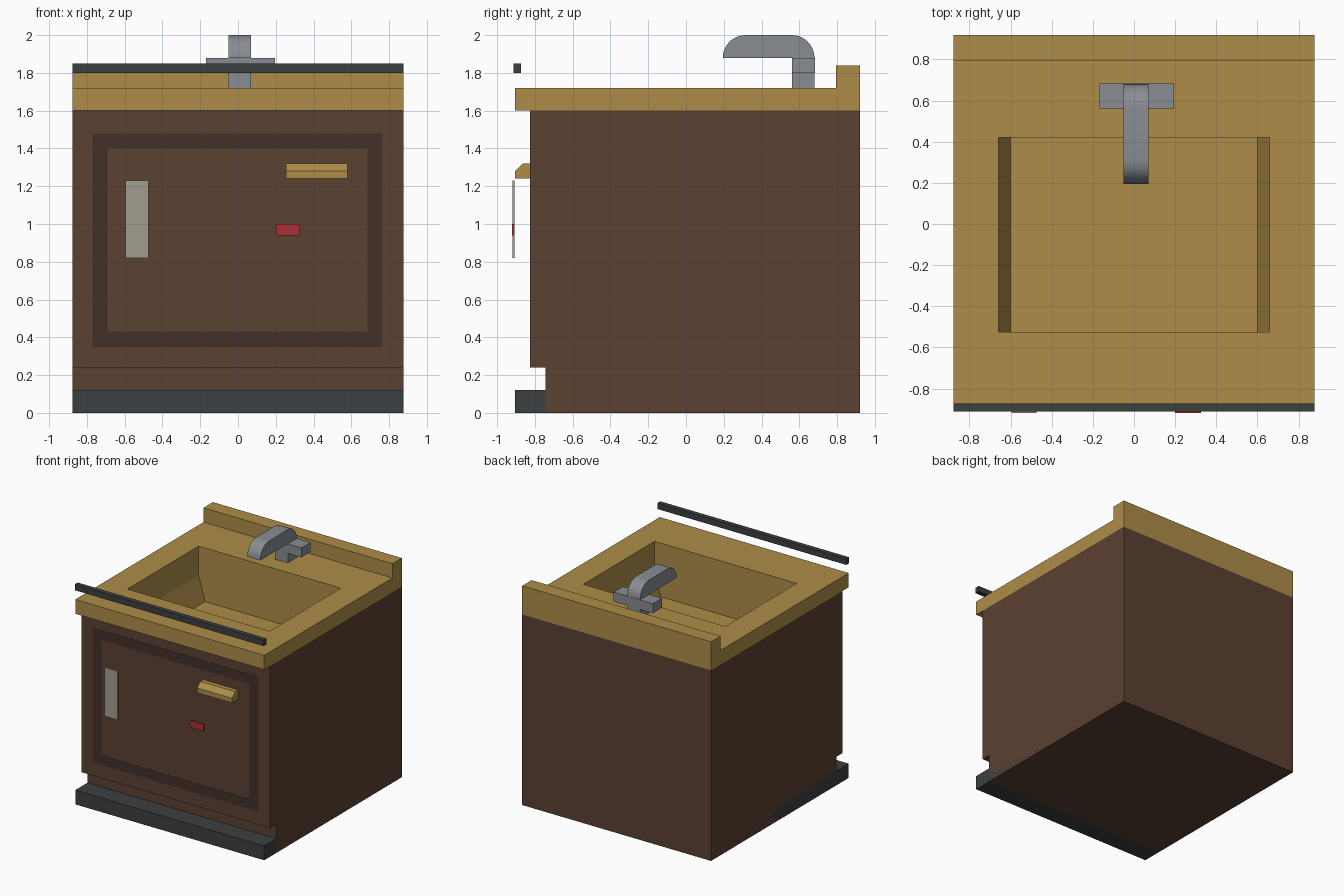
import bpy, bmesh, math

if "Cube" in bpy.data.objects:
    bpy.data.objects.remove(bpy.data.objects["Cube"])


def material(name, rgb):
    m = bpy.data.materials.new(name)
    m.diffuse_color = (*rgb, 1)
    m.use_nodes = True
    m.node_tree.nodes["Principled BSDF"].inputs["Base Color"].default_value = m.diffuse_color
    return m


BROWN = material("brown_wood", (0.105, 0.052, 0.032, ))
DARK_BROWN = material("dark_wood", (0.055, 0.031, 0.022))
GOLD = material("ochre_top", (0.42, 0.27, 0.065))
CHARCOAL = material("charcoal", (0.045, 0.05, 0.053))
STEEL = material("steel", (0.25, 0.265, 0.29))
PALE = material("pale_plate", (0.36, 0.34, 0.28))
RED = material("red_tag", (0.4, 0.03, 0.035))


def finish(name, bm, mat):
    bmesh.ops.recalc_face_normals(bm, faces=bm.faces)
    me = bpy.data.meshes.new(name)
    bm.to_mesh(me)
    bm.free()
    ob = bpy.data.objects.new(name, me)
    bpy.context.collection.objects.link(ob)
    if mat:
        me.materials.append(mat)
    return ob


def prism(name, profile, x0, x1, mat, skip_up=False):
    """Extrude a (y, z) outline along x; optionally leave the top open."""
    bm = bmesh.new()
    a = [bm.verts.new((x0, y, z)) for y, z in profile]
    b = [bm.verts.new((x1, y, z)) for y, z in profile]
    bm.faces.new(a)
    bm.faces.new(b)
    n = len(a)
    for i in range(n):
        j = (i + 1) % n
        bm.faces.new((a[i], a[j], b[j], b[i]))
    if skip_up:
        top = max(z for _, z in profile)
        lid = [f for f in bm.faces if all(v.co.z > top - 1e-4 for v in f.verts)]
        bmesh.ops.delete(bm, geom=lid, context='FACES_ONLY')
    return finish(name, bm, mat)


def box(name, x, y, z, mat):
    return prism(name, [(y[0], z[0]), (y[1], z[0]), (y[1], z[1]), (y[0], z[1])],
                 x[0], x[1], mat)


W = 0.877

# Cabinet with toe notch, open on top so the basin can hang inside
prism("cabinet", [(-0.745, 0), (0.92, 0), (0.92, 1.6), (-0.825, 1.6),
                  (-0.825, 0.24), (-0.745, 0.24)], -W, W, BROWN, skip_up=True)
box("base_slab", (-W, W), (-0.905, 0.915), (0, 0.12), CHARCOAL)

# Countertop with backsplash and basin opening
top = prism("countertop", [(-0.905, 1.6), (0.92, 1.6), (0.92, 1.84), (0.795, 1.84),
                           (0.795, 1.72), (-0.905, 1.72)], -W, W, GOLD)
cutter = box("basin_cutter", (-0.66, 0.66), (-0.525, 0.42), (1.5, 1.8), None)
cutter.hide_render = True
cutter.hide_viewport = True
cut = top.modifiers.new("opening", 'BOOLEAN')
cut.object = cutter
cut.operation = 'DIFFERENCE'
cut.solver = 'EXACT'

# Basin shell: straight walls, then sloping sides down to a flat floor
bm = bmesh.new()
section = [(-0.66, 1.6), (-0.66, 1.475), (-0.6, 1.27),
           (0.6, 1.27), (0.66, 1.475), (0.66, 1.6)]
front, back = [[bm.verts.new((x, y, z)) for x, z in section] for y in (-0.525, 0.42)]
bm.faces.new(front)
bm.faces.new(back)
for i in range(5):
    bm.faces.new((front[i], front[i + 1], back[i + 1], back[i]))
basin = finish("basin", bm, GOLD)
basin.data.flip_normals()

# Door border strips, nearly flush with the cabinet front
yf = (-0.827, -0.824)
for i, (x, z) in enumerate([((-0.77, -0.69), (0.35, 1.48)), ((0.685, 0.765), (0.35, 1.48)),
                            ((-0.69, 0.685), (0.35, 0.43)), ((-0.69, 0.685), (1.4, 1.48))]):
    box(f"door_border_{i + 1}", x, yf, z, DARK_BROWN)

# Door pull, hanging plate and red tag
prism("door_pull", [(-0.825, 1.24), (-0.905, 1.24), (-0.905, 1.28),
                    (-0.865, 1.32), (-0.825, 1.32)], 0.255, 0.58, GOLD)
box("pale_plate", (-0.595, -0.475), (-0.918, -0.907), (0.82, 1.23), PALE)
box("red_tag", (0.2, 0.325), (-0.92, -0.908), (0.94, 1.0), RED)

# Front rail above the counter edge
box("front_rail", (-W, W), (-0.912, -0.873), (1.8, 1.85), CHARCOAL)


def arc(cy, cz, r, a0, a1, n=10):
    return [(cy + r * math.cos(math.radians(a0 + (a1 - a0) * i / n)),
             cz + r * math.sin(math.radians(a0 + (a1 - a0) * i / n))) for i in range(n + 1)]


# Tap: stem and rounded spout in one outline, plus the cross handle
outline = ([(0.56, 1.72), (0.68, 1.72)] + arc(0.56, 1.88, 0.12, 0, 90)
           + arc(0.315, 1.88, 0.12, 90, 180) + [(0.56, 1.88)])
tap = prism("tap_spout", outline, -0.05, 0.07, STEEL)
bpy.context.view_layer.objects.active = tap
tap.select_set(True)
bpy.ops.object.shade_smooth_by_angle(angle=math.radians(30))
box("tap_handle", (-0.17, 0.195), (0.562, 0.682), (1.8, 1.879), STEEL)
